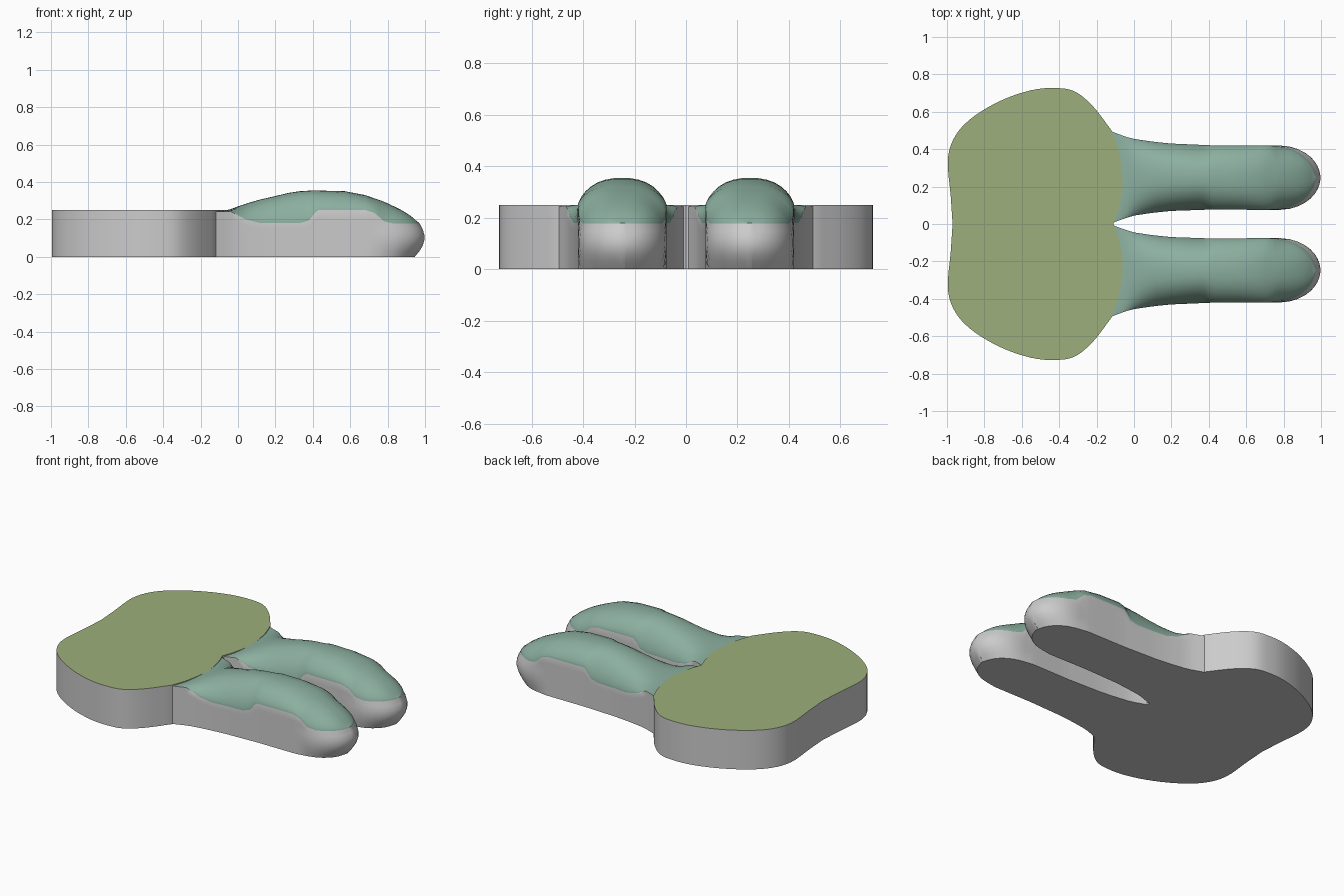
import bpy, bmesh, math
from mathutils import Vector

if "Cube" in bpy.data.objects:
    bpy.data.objects.remove(bpy.data.objects["Cube"])


def material(name, color):
    m = bpy.data.materials.new(name)
    m.diffuse_color = color
    m.use_nodes = True
    m.node_tree.nodes["Principled BSDF"].inputs["Base Color"].default_value = m.diffuse_color
    return m


green = material("top_green", (0.34, 0.43, 0.20, 1))
teal = material("cover_teal", (0.26, 0.43, 0.35, 1))


def lerp(table, x):
    """Linear lookup in a short (x, value) table."""
    if x <= table[0][0]:
        return table[0][1]
    for (x0, v0), (x1, v1) in zip(table, table[1:]):
        if x <= x1:
            return v0 + (v1 - v0) * (x - x0) / (x1 - x0)
    return table[-1][1]


def smooth_line(pts, n=4):
    """Catmull-Rom curve through the points."""
    p = [Vector(q) for q in pts]
    p = [2 * p[0] - p[1]] + p + [2 * p[-1] - p[-2]]
    out = []
    for a, b, c, d in zip(p, p[1:], p[2:], p[3:]):
        for k in range(n):
            t = k / n
            out.append(0.5 * (2 * b + (c - a) * t + (2 * a - 5 * b + 4 * c - d) * t**2
                              + (3 * b - a - 3 * c + d) * t**3))
    return out + [p[-2]]


def finish(name, bm, mat, angle):
    bmesh.ops.recalc_face_normals(bm, faces=bm.faces)
    me = bpy.data.meshes.new(name)
    bm.to_mesh(me)
    bm.free()
    me.materials.append(None)
    me.materials.append(mat)
    ob = bpy.data.objects.new(name, me)
    bpy.context.collection.objects.link(ob)
    bpy.ops.object.select_all(action='DESELECT')
    ob.select_set(True)
    bpy.context.view_layer.objects.active = ob
    bpy.ops.object.shade_smooth_by_angle(angle=math.radians(angle))
    return ob


# Flat-topped body slab: outer edge, then the scalloped edge facing the legs
edge = smooth_line([(-0.97, 0), (-0.98, 0.15), (-0.995, 0.35), (-0.95, 0.48), (-0.85, 0.58),
                    (-0.7, 0.665), (-0.55, 0.715), (-0.43, 0.727), (-0.32, 0.71),
                    (-0.22, 0.63), (-0.12, 0.5)])
edge += smooth_line([(-0.12, 0.5), (-0.08, 0.38), (-0.06, 0.22), (-0.08, 0.09), (-0.11, 0)])[1:]
outline = edge + [Vector((p.x, -p.y)) for p in reversed(edge[1:-1])]
bm = bmesh.new()
low = [bm.verts.new((p.x, p.y, 0)) for p in outline]
high = [bm.verts.new((p.x, p.y, 0.25)) for p in outline]
bm.faces.new(low)
bm.faces.new(high).material_index = 1
n = len(outline)
for i in range(n):
    j = (i + 1) % n
    bm.faces.new((low[i], low[j], high[j], high[i]))
finish("body_slab", bm, green, 35)

# Leg shape along x
outer = [(-0.12, 0.495), (-0.05, 0.468), (0, 0.455), (0.1, 0.44), (0.2, 0.43), (0.43, 0.42), (0.72, 0.42)]
inner = [(-0.12, 0.004), (-0.05, 0.03), (0, 0.045), (0.1, 0.06), (0.2, 0.07), (0.43, 0.078), (0.72, 0.075)]
wall = [(-0.12, 0.243), (-0.04, 0.243), (0.04, 0.20), (0.12, 0.18), (0.33, 0.18), (0.38, 0.195),
        (0.41, 0.235), (0.43, 0.25), (0.68, 0.25), (0.73, 0.235), (0.78, 0.19), (0.82, 0.178), (1, 0.178)]
crown = [(-0.12, 0.244), (-0.06, 0.247), (0, 0.27), (0.1, 0.302), (0.2, 0.325), (0.3, 0.349),
         (0.4, 0.355), (0.57, 0.351), (0.68, 0.33), (0.78, 0.295), (0.88, 0.25), (0.94, 0.218),
         (0.98, 0.19), (1, 0.18)]
bulge = [(0, 0.055), (0.03, 0.03), (0.06, 0.012), (0.1, 0), (0.14, 0.008), (0.18, 0.03)]
ROWS, ARCH = 6, 16
stations = [-0.12, -0.08, -0.04, 0, 0.04, 0.08, 0.12, 0.2, 0.27, 0.33, 0.36, 0.38, 0.395, 0.41,
            0.43, 0.5, 0.57, 0.63, 0.68, 0.705, 0.73, 0.755, 0.78]
stations += [0.78 + 0.22 * math.sin(math.radians(a)) for a in (14, 26, 38, 49, 59, 68, 76, 82, 87)]


def leg(name, side):
    bm = bmesh.new()
    rings = []
    for x in stations:
        c = (lerp(outer, x) + lerp(inner, x)) / 2
        w = (lerp(outer, x) - lerp(inner, x)) / 2
        if x > 0.78:
            w *= (1 - ((x - 0.78) / 0.22) ** 2) ** 0.5      # rounded nose
        h, top = lerp(wall, x), max(lerp(crown, x), lerp(wall, x))
        t = min(1, max(0, (x - 0.7) / 0.2))
        ring = []

        def put(s, z, inset):
            dx = inset * max(0, (x - 0.78) / 0.22) ** 2
            ring.append(bm.verts.new((x - dx, side * (c + s * max(0.01, w - inset * t * 0.6)), z)))
        for k in range(ROWS):                               # outer wall
            z = h * k / ROWS
            put(1, z, lerp(bulge, z))
        for k in range(ARCH + 1):                           # domed cover
            s = math.cos(math.pi * k / ARCH)
            put(s, h + (top - h) * max(0, 1 - abs(s) ** 2.5) ** 0.7, lerp(bulge, min(h, 0.18)) if h < 0.2 else 0.015)
        for k in reversed(range(ROWS)):                     # inner wall
            z = h * k / ROWS
            put(-1, z, lerp(bulge, z))
        rings.append(ring)
    m = len(rings[0])
    for a, b in zip(rings, rings[1:]):
        for i in range(m):
            j = (i + 1) % m
            f = bm.faces.new((a[i], a[j], b[j], b[i]))
            f.material_index = int(ROWS <= i < ROWS + ARCH)
    bm.faces.new(rings[0])
    # close the nose with strips across the last ring
    last = rings[-1]
    for i in range(m // 2 - 1):
        q = (last[i], last[i + 1], last[m - 2 - i], last[m - 1 - i])
        f = bm.faces.new(q if len(set(q)) == 4 else (last[i], last[i + 1], last[m - 1 - i]))
        f.material_index = int(i >= ROWS)
    return finish(name, bm, teal, 40)


leg("left_leg", 1)
leg("right_leg", -1)
